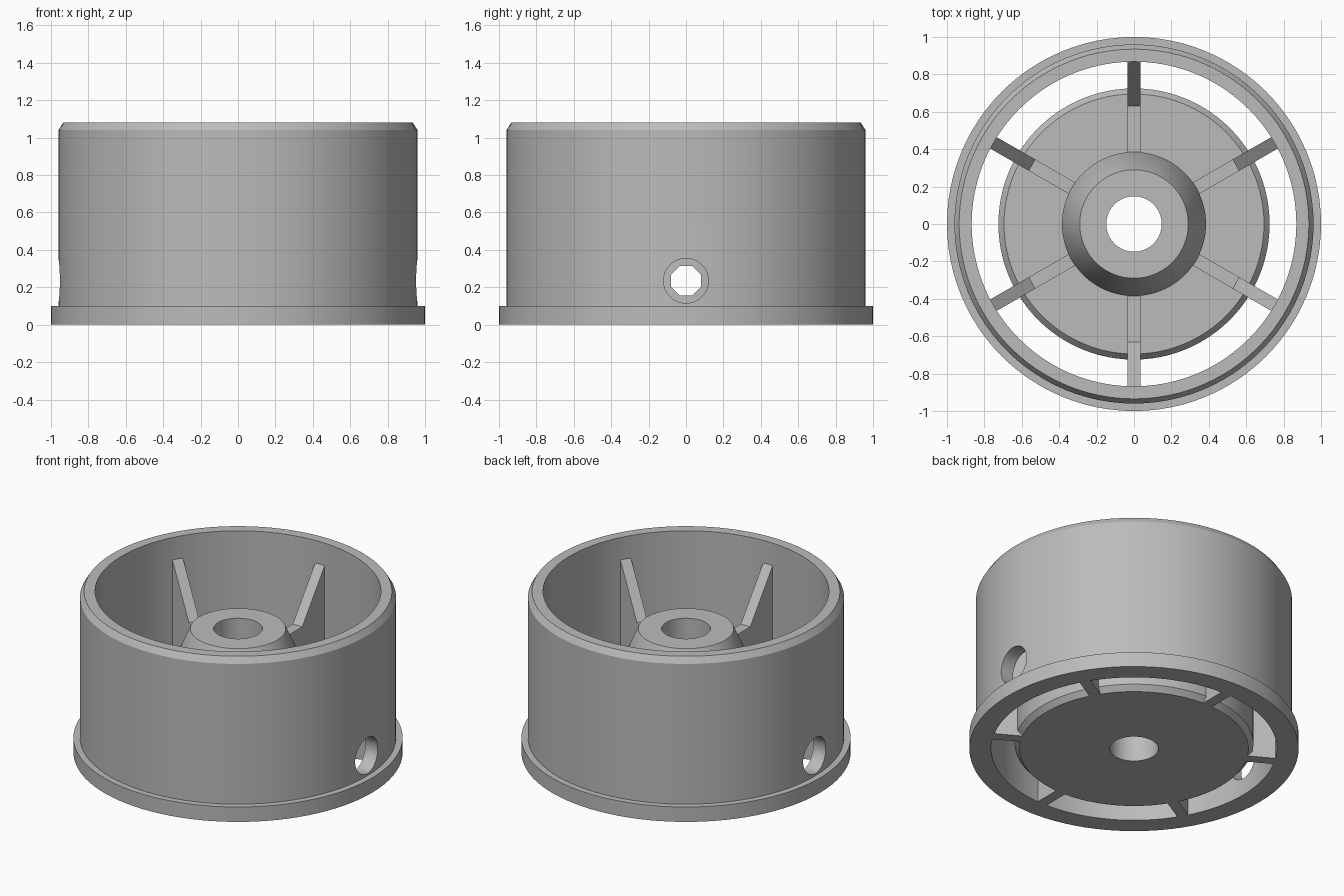
import bpy
import bmesh
import math
from mathutils import Matrix, Vector

cube = bpy.data.objects.get("Cube")
if cube:
    bpy.data.objects.remove(cube, do_unlink=True)

grey = bpy.data.materials.new("plain grey")
grey.use_nodes = True
COLOUR = (0.5, 0.5, 0.5, 1.0)
grey.diffuse_color = COLOUR
grey.node_tree.nodes["Principled BSDF"].inputs["Base Color"].default_value = COLOUR

SEGMENTS = 96
HOLE_Z = 0.235


def make_object(name, bm):
    bmesh.ops.recalc_face_normals(bm, faces=bm.faces)
    mesh = bpy.data.meshes.new(name)
    bm.to_mesh(mesh)
    bm.free()
    obj = bpy.data.objects.new(name, mesh)
    bpy.context.collection.objects.link(obj)
    mesh.materials.append(grey)
    return obj


def activate(obj):
    bpy.ops.object.select_all(action="DESELECT")
    obj.select_set(True)
    bpy.context.view_layer.objects.active = obj


def lathe(name, profile):
    """Turn a closed (radius, height) profile around the z axis."""
    bm = bmesh.new()
    rings = []
    for i in range(SEGMENTS):
        a = math.tau * i / SEGMENTS
        rings.append([bm.verts.new((r * math.cos(a), r * math.sin(a), z)) for r, z in profile])
    n = len(profile)
    for i in range(SEGMENTS):
        here, after = rings[i], rings[(i + 1) % SEGMENTS]
        for j in range(n):
            k = (j + 1) % n
            bm.faces.new((here[j], after[j], after[k], here[k]))
    return make_object(name, bm)


def drill(obj, radius, sides, length):
    """Cut a straight hole along x through both sides."""
    bm = bmesh.new()
    turn = Matrix.Rotation(math.pi / 2, 4, "Y") @ Matrix.Rotation(math.pi / sides, 4, "Z")
    bmesh.ops.create_cone(bm, cap_ends=True, segments=sides, radius1=radius, radius2=radius,
                          depth=length, matrix=Matrix.Translation((0, 0, HOLE_Z)) @ turn)
    cutter = make_object("hole_cutter", bm)
    cutter.hide_render = True
    mod = obj.modifiers.new("hole", "BOOLEAN")
    mod.operation = "DIFFERENCE"
    mod.solver = "EXACT"
    mod.object = cutter
    activate(obj)
    bpy.ops.object.modifier_apply(modifier=mod.name)
    bpy.data.objects.remove(cutter, do_unlink=True)


def smooth(obj):
    activate(obj)
    bpy.ops.object.shade_smooth_by_angle(angle=math.radians(25))


# Outer drum with base flange and chamfered rim
drum = lathe("outer_drum", [(0.868, 0), (1.0, 0), (1.0, 0.1), (0.96, 0.1),
                            (0.96, 1.04), (0.935, 1.08), (0.868, 1.08)])
drill(drum, 0.12, 40, 2.4)
smooth(drum)

# Central hub: chamfered disc, boss with tapered top, and shaft bore
hub = lathe("hub", [(0.148, 0), (0.695, 0), (0.725, 0.035), (0.725, 0.38), (0.695, 0.415),
                    (0.385, 0.415), (0.385, 0.615), (0.29, 0.83), (0.148, 0.83)])
drill(hub, 0.086, 8, 1.8)
smooth(hub)

# Six upright ribs joining hub and drum
RIB_PROFILE = [(0.37, 0), (0.885, 0), (0.885, 0.94), (0.868, 0.93), (0.63, 0.61), (0.37, 0.61)]
for i in range(6):
    bm = bmesh.new()
    side = bm.faces.new([bm.verts.new((r, -0.035, z)) for r, z in RIB_PROFILE])
    grown = bmesh.ops.extrude_face_region(bm, geom=[side])
    moved = [v for v in grown["geom"] if isinstance(v, bmesh.types.BMVert)]
    bmesh.ops.translate(bm, verts=moved, vec=Vector((0, 0.07, 0)))
    bm.transform(Matrix.Rotation(math.radians(30 + 60 * i), 4, "Z"))
    make_object(f"rib_{i + 1}", bm)
